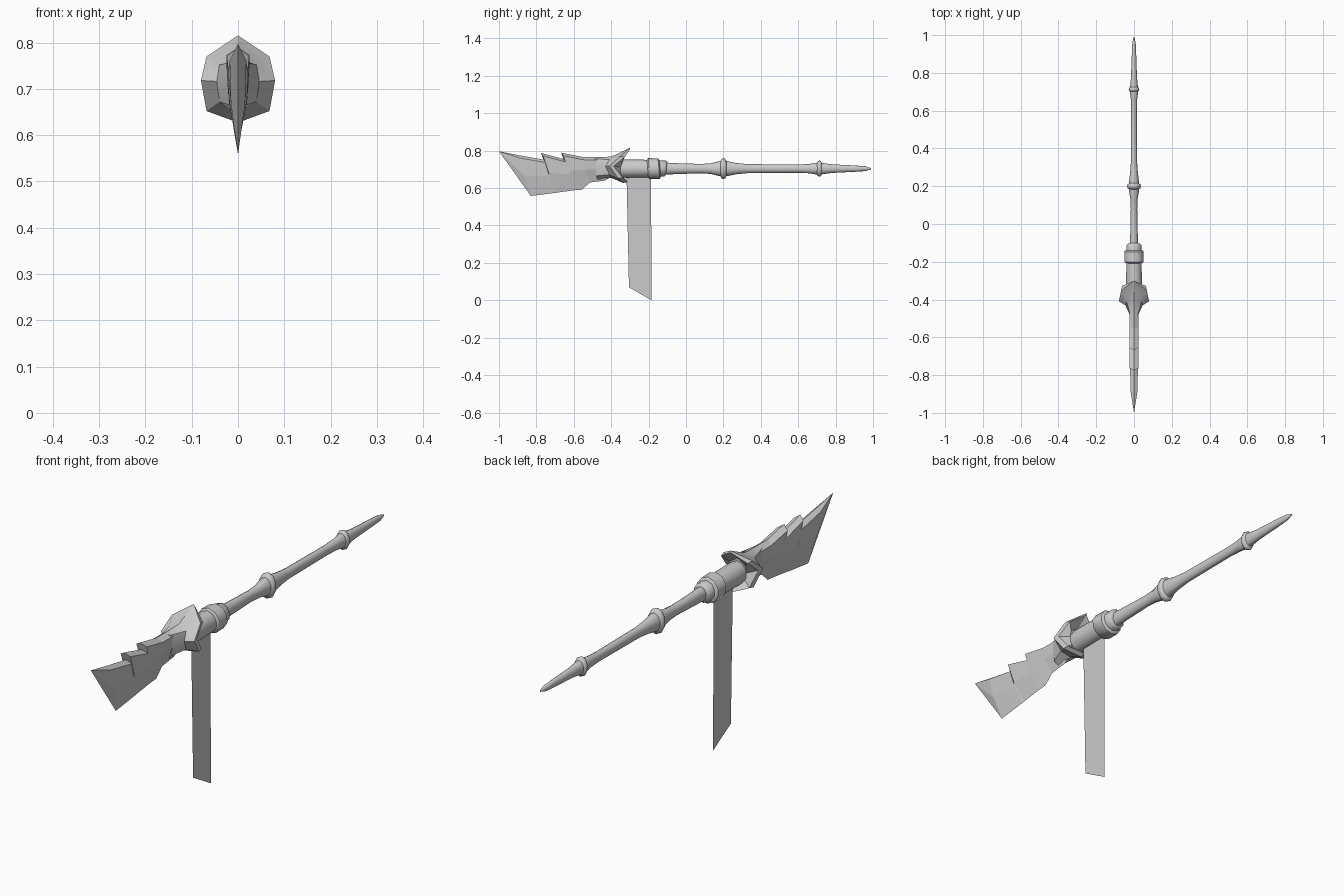
import bpy, bmesh, math
from mathutils import Vector

if "Cube" in bpy.data.objects:
    bpy.data.objects.remove(bpy.data.objects["Cube"])

AXIS_Z = 0.704


def loft(name, loops, smooth=None):
    """Skin closed loops of equal length and cap both ends."""
    bm = bmesh.new()
    rings = [[bm.verts.new(p) for p in loop] for loop in loops]
    n = len(rings[0])
    for a, b in zip(rings, rings[1:]):
        for i in range(n):
            j = (i + 1) % n
            bm.faces.new((a[i], a[j], b[j], b[i]))
    bm.faces.new(rings[0][::-1])
    bm.faces.new(rings[-1])
    bmesh.ops.remove_doubles(bm, verts=bm.verts, dist=1e-5)
    bmesh.ops.recalc_face_normals(bm, faces=bm.faces)
    mesh = bpy.data.meshes.new(name)
    bm.to_mesh(mesh)
    bm.free()
    ob = bpy.data.objects.new(name, mesh)
    bpy.context.collection.objects.link(ob)
    if smooth:
        bpy.ops.object.select_all(action='DESELECT')
        ob.select_set(True)
        bpy.context.view_layer.objects.active = ob
        bpy.ops.object.shade_smooth_by_angle(angle=math.radians(smooth))
    return ob


def turned(name, profile, flat=1.0, sides=10, tilt=0.0):
    """Turned part along y: profile of (y, radius), x squeezed by flat."""
    loops = []
    for y, r in profile:
        loop = []
        for i in range(sides):
            a = 2 * math.pi * i / sides
            dz = r * math.cos(a)
            loop.append((flat * r * math.sin(a), y + tilt * dz, AXIS_Z + dz))
        loops.append(loop)
    return loft(name, loops, 50)


def mirrored(half):
    """Close a half section (top to bottom, +x side) across x = 0."""
    return half + [(-x, y, z) for x, y, z in half[-2:0:-1]]


# Shaft with swellings, pointed butt and two oval rings
turned("shaft", [(-0.14, 0.034), (-0.05, 0.029), (0.08, 0.025), (0.13, 0.028),
                 (0.18, 0.040), (0.22, 0.040), (0.27, 0.030), (0.33, 0.024),
                 (0.60, 0.022), (0.66, 0.025), (0.70, 0.032), (0.73, 0.030),
                 (0.78, 0.023), (0.90, 0.017), (0.96, 0.013), (0.99, 0.003)], 0.72)
for name, y, r in (("middle_ring", 0.20, 0.056), ("end_ring", 0.713, 0.043)):
    w = r * 0.3
    turned(name, [(y - w, r * 0.7), (y - w * 0.6, r * 0.93), (y, r),
                  (y + w * 0.6, r * 0.93), (y + w, r * 0.7)], 0.69)

# Socket and its two wrapped bands
turned("socket", [(-0.42, 0.044), (-0.32, 0.049), (-0.19, 0.047)], 0.9)
turned("wrap_band", [(-0.205, 0.047), (-0.198, 0.056), (-0.145, 0.055), (-0.138, 0.044)],
       0.96, 10, -0.08)
turned("wrap_end", [(-0.15, 0.043), (-0.112, 0.043), (-0.104, 0.034)], 0.95, 10, 0.1)

# Flared guard: neck, concave swell, pointed rim, hollow back
neck = [(0, -0.49, 0.766), (0.018, -0.49, 0.757), (0.023, -0.48, 0.715),
        (0.019, -0.48, 0.665), (0, -0.47, 0.642)]
swell = [(0, -0.40, 0.768), (0.040, -0.41, 0.752), (0.046, -0.43, 0.716),
         (0.040, -0.41, 0.672), (0, -0.40, 0.655)]
rim = [(0, -0.30, 0.815), (0.068, -0.352, 0.770), (0.080, -0.410, 0.718),
       (0.068, -0.362, 0.652), (0, -0.335, 0.627)]
back = [(x * 0.93, y + 0.024 if 0 < i else y, AXIS_Z + (z - AXIS_Z) * 0.93)
        for i, (x, y, z) in enumerate(rim)]
inner = [(x * 0.55, -0.35, AXIS_Z + (z - AXIS_Z) * 0.55) for x, y, z in rim]
loft("guard", [mirrored(s) for s in (neck, swell, rim, back, inner)], 25)

# Blade sections: top y, top z, bottom y, bottom z, half thickness
stations = [(-1.00, 0.797, -1.00, 0.797, 0.000),
            (-0.90, 0.777, -0.83, 0.558, 0.018),
            (-0.762, 0.752, -0.70, 0.574, 0.021),
            (-0.776, 0.788, -0.69, 0.576, 0.023),
            (-0.657, 0.756, -0.60, 0.588, 0.023),
            (-0.667, 0.789, -0.555, 0.592, 0.025),
            (-0.556, 0.767, -0.515, 0.630, 0.025),
            (-0.45, 0.766, -0.435, 0.640, 0.025),
            (-0.39, 0.764, -0.39, 0.665, 0.025)]
blade = []
for yt, zt, yb, zb, w in stations:
    step = 0.012 if w else 0
    shoulder = 0.016 if w else 0
    ym, zm = yt * 0.5 + yb * 0.5, zt * 0.5 + zb * 0.5
    blade.append(mirrored([(0, yt, zt), (w, yt + step, zt - shoulder),
                           (w * 0.85, ym, zm), (0, yb, zb)]))
loft("blade", blade)

# Hanging cloth strip, a single thin sheet
strip = bpy.data.meshes.new("cloth_strip")
strip.from_pydata([(0, -0.318, 0.67), (0, -0.187, 0.67), (0, -0.184, 0.0),
                   (0, -0.305, 0.07)], [], [(0, 1, 2, 3)])
bpy.context.collection.objects.link(bpy.data.objects.new("cloth_strip", strip))
